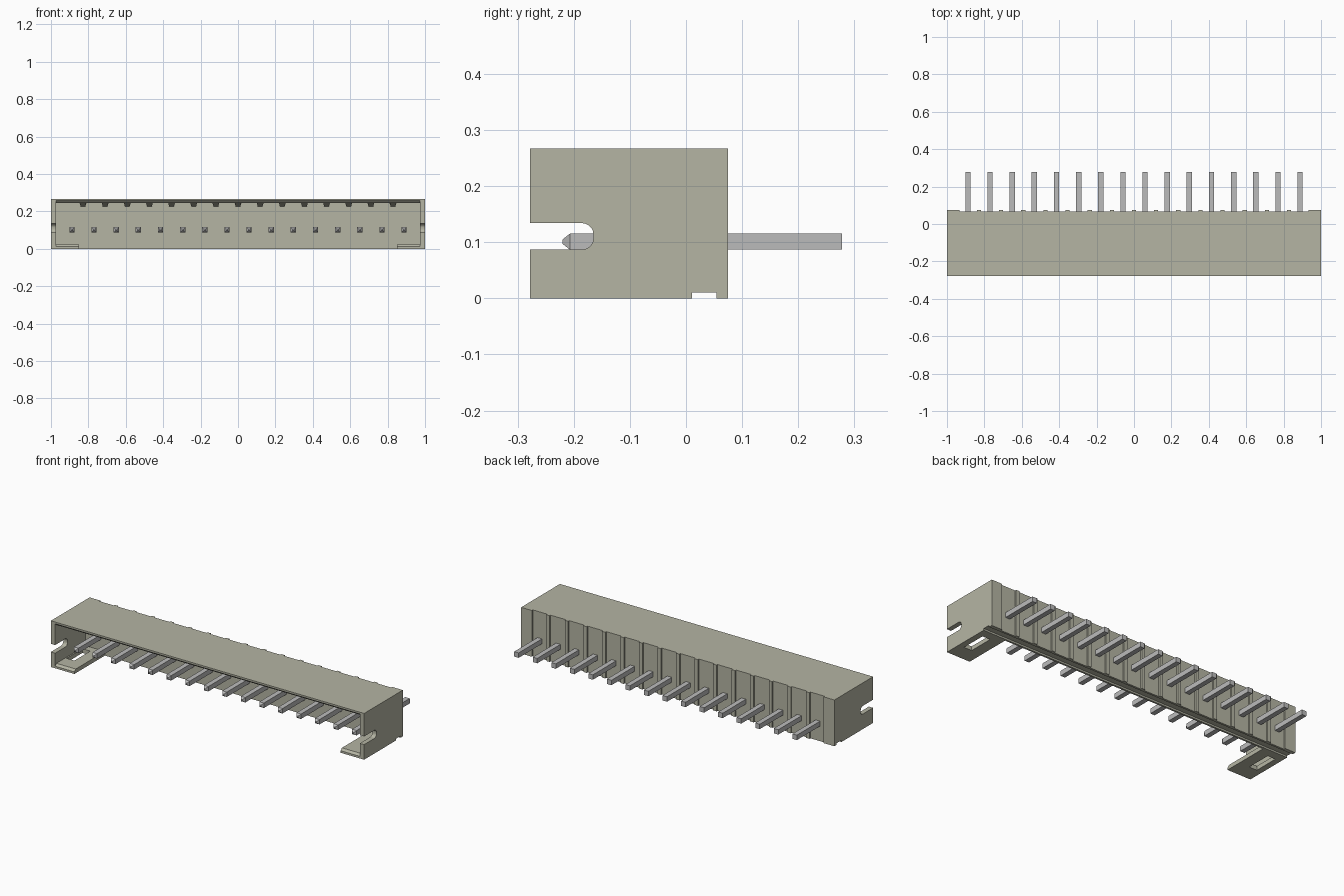
import bpy, bmesh, math
from mathutils import Vector

cube = bpy.data.objects.get("Cube")
if cube:
    bpy.data.objects.remove(cube, do_unlink=True)


def material(name, rgb):
    m = bpy.data.materials.new(name)
    m.use_nodes = True
    m.diffuse_color = (*rgb, 1)
    m.node_tree.nodes["Principled BSDF"].inputs["Base Color"].default_value = (*rgb, 1)
    return m


PLASTIC = material("beige plastic", (0.46, 0.46, 0.37))
METAL = material("pin metal", (0.50, 0.50, 0.50))

PINS, PITCH = 16, 0.1184
FRONT, WALL, RECESS, BACK = -0.278, 0.0, 0.066, 0.075
TOP, CEILING, FLOOR = 0.267, 0.246, 0.024
PIN_X = [(i - (PINS - 1) / 2) * PITCH for i in range(PINS)]
RIB_X = [x + PITCH / 2 for x in PIN_X[:-1]]


def add_prism(bm, pts, axis, lo, hi):
    """Extrude a 2D outline along axis x (pts are y,z) or z (pts are x,y)."""
    place = (lambda p, t: (t, *p)) if axis == "x" else (lambda p, t: (*p, t))
    a = [bm.verts.new(place(p, lo)) for p in pts]
    b = [bm.verts.new(place(p, hi)) for p in pts]
    n = len(pts)
    faces = [bm.faces.new(a[::-1]), bm.faces.new(b)]
    for i in range(n):
        faces.append(bm.faces.new((a[i], a[(i + 1) % n], b[(i + 1) % n], b[i])))
    bmesh.ops.recalc_face_normals(bm, faces=faces)


def rect(x0, x1, y0, y1):
    return [(x0, y0), (x1, y0), (x1, y1), (x0, y1)]


def make(name, bm, mat):
    me = bpy.data.meshes.new(name)
    bm.to_mesh(me)
    bm.free()
    me.materials.append(mat)
    ob = bpy.data.objects.new(name, me)
    bpy.context.collection.objects.link(ob)
    return ob


def cut(target, *prisms):
    """Subtract prisms that do not touch each other, then drop the cutter."""
    bm = bmesh.new()
    for p in prisms:
        add_prism(bm, *p)
    cutter = make("cutter", bm, PLASTIC)
    cutter.hide_render = True
    mod = target.modifiers.new("cut", "BOOLEAN")
    mod.operation, mod.solver, mod.object = "DIFFERENCE", "EXACT", cutter
    bpy.context.view_layer.objects.active = target
    bpy.ops.object.modifier_apply(modifier=mod.name)
    bpy.data.objects.remove(cutter, do_unlink=True)


# Housing block
bm = bmesh.new()
add_prism(bm, rect(FRONT, BACK, 0, TOP), "x", -1, 1)
housing = make("housing", bm, PLASTIC)

# Mating cavity with a chamfered lip at the top and on the feet
cavity = [(-0.4, 0.012), (FRONT, 0.012), (-0.266, FLOOR), (WALL, FLOOR),
          (WALL, CEILING), (-0.266, CEILING), (FRONT, 0.257), (-0.4, 0.257)]
cut(housing, (cavity, "x", -0.973, 0.973))

# Open underside, leaving a foot at each end
cut(housing, (rect(-0.85, 0.85, -0.4, WALL), "z", -0.1, 0.1))

# Side slots with rounded inner corners
r, y1, z0, z1 = 0.02, -0.165, 0.087, 0.134
slot = [(-0.4, z0)]
for cz, start in ((z0 + r, -90), (z1 - r, 0)):
    for k in range(6):
        a = math.radians(start + 18 * k)
        slot.append((y1 - r + r * math.cos(a), cz + r * math.sin(a)))
slot.append((-0.4, z1))
cut(housing, (slot, "x", -1.1, -0.95), (slot, "x", 0.95, 1.1))

# Foot windows
cut(housing, *[(rect(s * 0.94 - 0.025, s * 0.94 + 0.025, -0.185, -0.04), "z", -0.1, 0.06)
               for s in (-1, 1)])

# Groove under the back wall
cut(housing, (rect(0.011, 0.054, -0.1, 0.01), "x", -1.1, 1.1))

# Shallow bays on the back, leaving ribs between the pins
edges = [-0.932] + [x + d for x in RIB_X for d in (-0.011, 0.011)] + [0.932]
cut(housing, *[(rect(a, b, RECESS, 0.2), "z", -0.1, 0.4)
               for a, b in zip(edges[::2], edges[1::2])])

# Keying ribs under the ceiling: tapered section, sloping front
bm = bmesh.new()
for x in RIB_X:
    def ring(y, depth, w):
        return [bm.verts.new((x + dx, y, z)) for dx, z in
                ((-0.019, CEILING + 0.003), (0.019, CEILING + 0.003),
                 (w, CEILING - depth), (-w, CEILING - depth))]
    f, b = ring(-0.24, 0.0, 0.018), ring(WALL + 0.005, 0.019, 0.013)
    faces = [bm.faces.new(f), bm.faces.new(b[::-1])]
    faces += [bm.faces.new((f[i], b[i], b[(i + 1) % 4], f[(i + 1) % 4])) for i in range(4)]
    bmesh.ops.recalc_face_normals(bm, faces=faces)
make("ceiling_ribs", bm, PLASTIC)

# Square contact pins with pointed front tips
bm = bmesh.new()
for x in PIN_X:
    h = 0.0142
    rings = []
    for y, s in ((-0.22, 0.004), (-0.207, h), (0.278, h)):
        rings.append([bm.verts.new((x + sx * s, y, 0.101 + sz * s))
                      for sx, sz in ((-1, -1), (1, -1), (1, 1), (-1, 1))])
    faces = [bm.faces.new(rings[0]), bm.faces.new(rings[-1][::-1])]
    for a, b in zip(rings, rings[1:]):
        faces += [bm.faces.new((a[i], b[i], b[(i + 1) % 4], a[(i + 1) % 4])) for i in range(4)]
    bmesh.ops.recalc_face_normals(bm, faces=faces)
make("contact_pins", bm, METAL)
